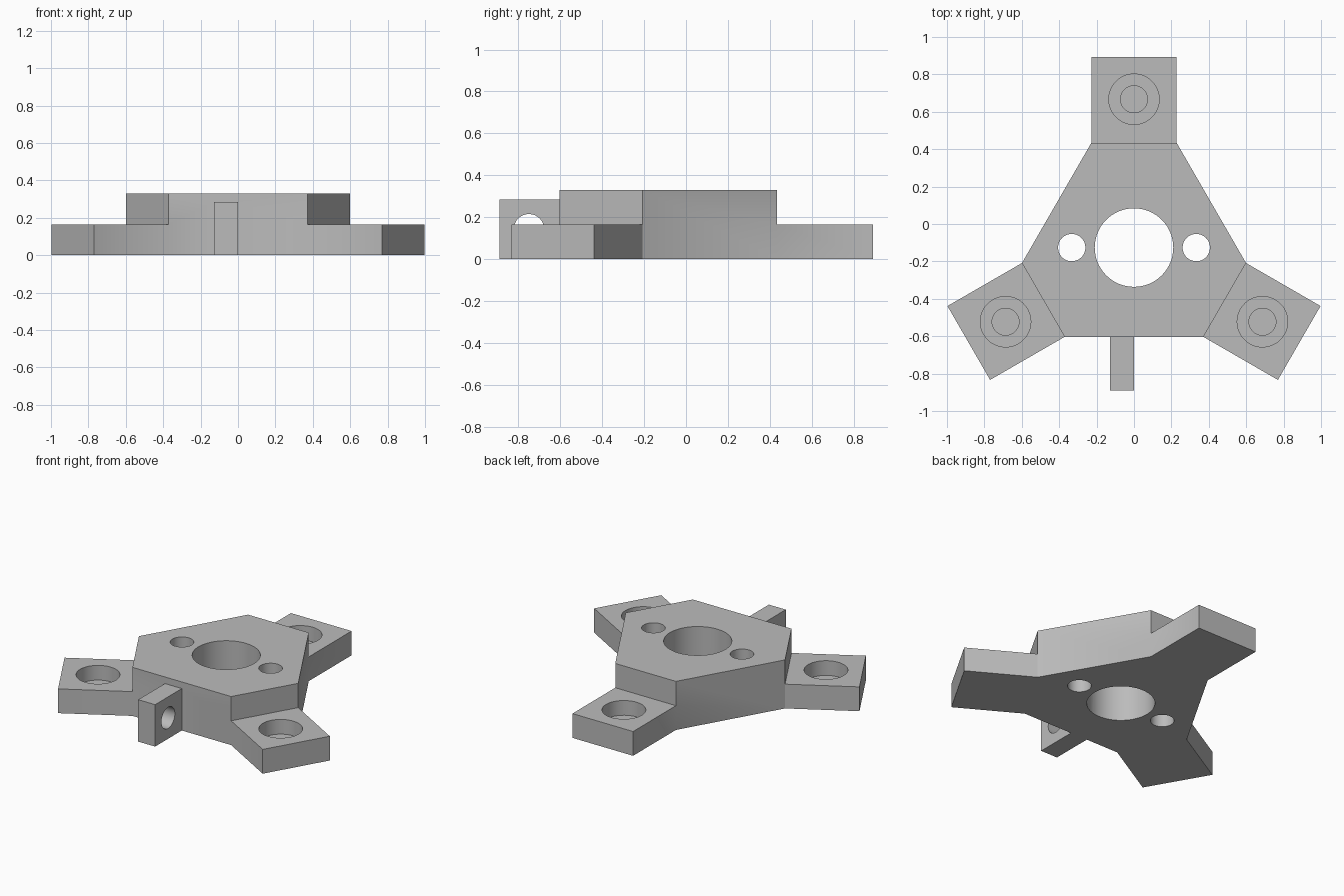
import bpy, bmesh, math
from mathutils import Matrix, Vector

cube = bpy.data.objects.get("Cube")
if cube:
    bpy.data.objects.remove(cube, do_unlink=True)

# Main dimensions
CENTRE = Vector((0, -0.126, 0))
HUB_H, ARM_H, TAB_H = 0.33, 0.165, 0.285
ARM_HALF, HUB_REACH, ARM_REACH = 0.228, 0.56, 1.02
EMBED = 0.06
TURNS = [math.radians(a) for a in (0, 120, 240)]

grey = bpy.data.materials.new("plain_grey")
grey.use_nodes = True
colour = (0.5, 0.5, 0.5, 1)
grey.diffuse_color = colour
grey.node_tree.nodes["Principled BSDF"].inputs["Base Color"].default_value = colour


def prism(name, outline, z0, z1):
    """Extrude an anticlockwise outline from z0 up to z1."""
    bm = bmesh.new()
    base = bm.faces.new([bm.verts.new((p[0], p[1], z0)) for p in outline])
    top = bmesh.ops.extrude_face_region(bm, geom=[base])
    verts = [g for g in top["geom"] if isinstance(g, bmesh.types.BMVert)]
    bmesh.ops.translate(bm, verts=verts, vec=(0, 0, z1 - z0))
    bmesh.ops.recalc_face_normals(bm, faces=bm.faces[:])
    mesh = bpy.data.meshes.new(name)
    bm.to_mesh(mesh)
    bm.free()
    mesh.materials.append(grey)
    obj = bpy.data.objects.new(name, mesh)
    bpy.context.collection.objects.link(obj)
    return obj


def box(name, x0, x1, y0, y1, z0, z1):
    return prism(name, [(x0, y0), (x1, y0), (x1, y1), (x0, y1)], z0, z1)


def cylinder(name, x, y, r, z0, z1, sides=64):
    ring = [(x + r * math.cos(math.tau * i / sides),
             y + r * math.sin(math.tau * i / sides)) for i in range(sides)]
    return prism(name, ring, z0, z1)


def combine(target, tool, operation):
    """Apply a boolean to target and discard the tool."""
    mod = target.modifiers.new(operation.lower(), 'BOOLEAN')
    mod.operation, mod.object, mod.solver = operation, tool, 'EXACT'
    graph = bpy.context.evaluated_depsgraph_get()
    mesh = bpy.data.meshes.new_from_object(target.evaluated_get(graph))
    target.modifiers.clear()
    target.data = mesh
    bpy.data.objects.remove(tool, do_unlink=True)


# Hub: a triangle with three cut corners, one for each arm
outline = []
for turn in TURNS:
    rot = Matrix.Rotation(turn, 3, 'Z')
    outline += [CENTRE + rot @ Vector((s * ARM_HALF, HUB_REACH, 0)) for s in (1, -1)]
body = prism("mounting_bracket", outline, 0, HUB_H)

# Three low arms
for turn in TURNS:
    arm = box("arm", -ARM_HALF, ARM_HALF, HUB_REACH - EMBED, ARM_REACH, 0, ARM_H)
    arm.data.transform(Matrix.Translation(CENTRE) @ Matrix.Rotation(turn, 4, 'Z'))
    combine(body, arm, 'UNION')

# Upright tab on the front edge
combine(body, box("tab", -0.127, 0, -0.89, -0.605 + EMBED, 0, TAB_H), 'UNION')

# Stepped blind pocket in each arm
for turn in TURNS:
    for radius, floor in ((0.135, 0.065), (0.072, 0.02)):
        pocket = cylinder("pocket", 0, 0.793, radius, floor, ARM_H + 0.1)
        pocket.data.transform(Matrix.Translation(CENTRE) @ Matrix.Rotation(turn, 4, 'Z'))
        combine(body, pocket, 'DIFFERENCE')

# Central bore and the two small holes beside it
for x, radius in ((0, 0.21), (-0.333, 0.073), (0.333, 0.073)):
    combine(body, cylinder("bore", x, CENTRE.y, radius, -0.1, HUB_H + 0.1), 'DIFFERENCE')

# Cross hole through the tab
cross = cylinder("cross_hole", 0, 0, 0.072, -0.2, 0.1)
cross.data.transform(Matrix.Translation((0, -0.75, TAB_H / 2)) @ Matrix.Rotation(math.pi / 2, 4, 'Y'))
combine(body, cross, 'DIFFERENCE')

# Smooth the bores, keep the block edges sharp
bpy.ops.object.select_all(action='DESELECT')
body.select_set(True)
bpy.context.view_layer.objects.active = body
bpy.ops.object.shade_smooth_by_angle(angle=math.radians(30))
